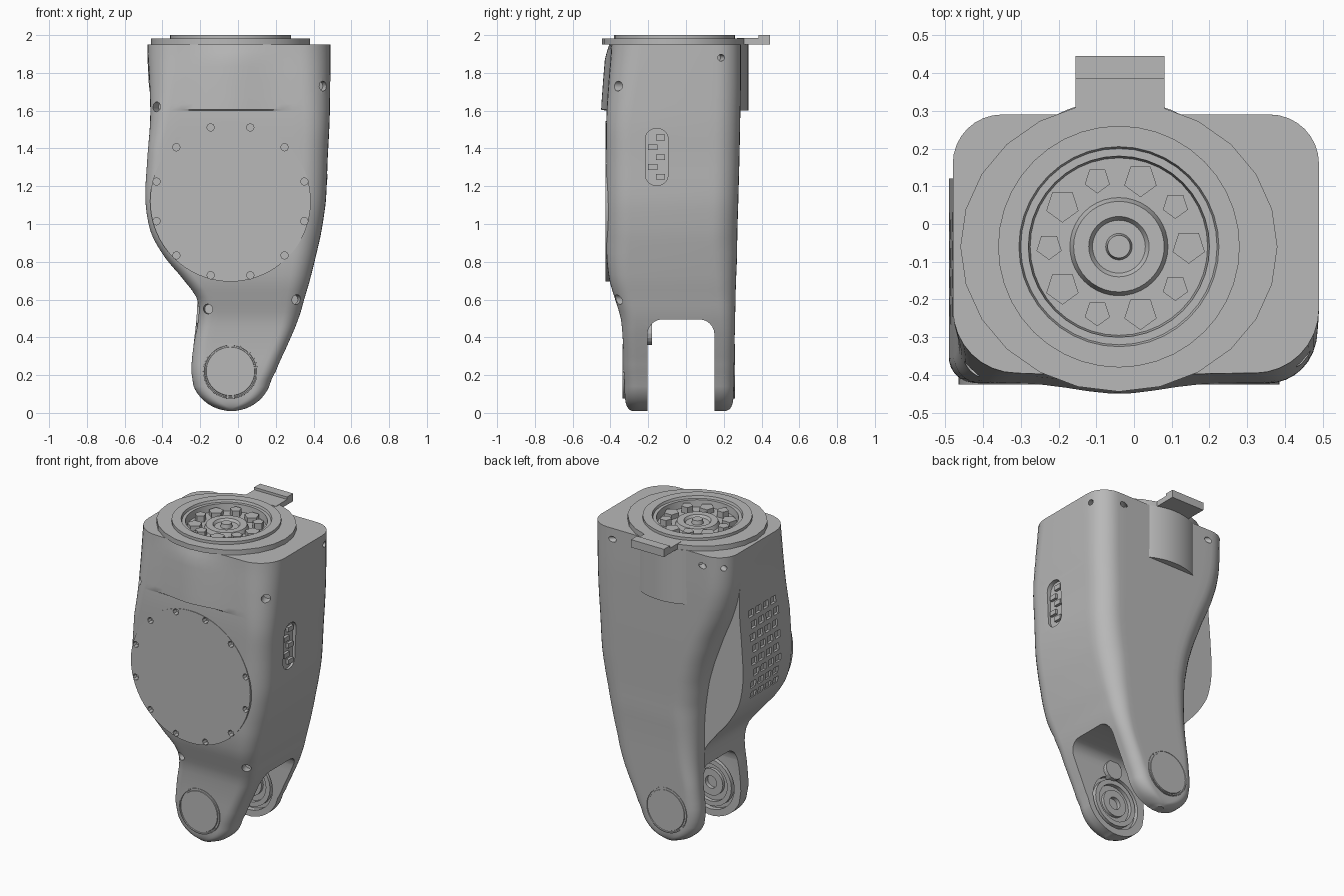
import bpy, bmesh, math
from mathutils import Vector, Matrix

cube = bpy.data.objects.get("Cube")
if cube:
    bpy.data.objects.remove(cube, do_unlink=True)

grey = bpy.data.materials.new("machined_grey")
grey.use_nodes = True
grey.diffuse_color = (0.48, 0.48, 0.48, 1)
grey.node_tree.nodes["Principled BSDF"].inputs["Base Color"].default_value = (0.48, 0.48, 0.48, 1)


def finish(name, bm):
    bmesh.ops.recalc_face_normals(bm, faces=bm.faces)
    mesh = bpy.data.meshes.new(name)
    bm.to_mesh(mesh)
    bm.free()
    mesh.materials.append(grey)
    obj = bpy.data.objects.new(name, mesh)
    bpy.context.collection.objects.link(obj)
    return obj


def activate(obj):
    bpy.ops.object.select_all(action='DESELECT')
    obj.select_set(True)
    bpy.context.view_layer.objects.active = obj


def smooth(obj, angle=32):
    activate(obj)
    bpy.ops.object.shade_smooth_by_angle(angle=math.radians(angle))


def cut(obj, cutter):
    mod = obj.modifiers.new("cut", 'BOOLEAN')
    mod.operation, mod.solver, mod.object = 'DIFFERENCE', 'EXACT', cutter
    activate(obj)
    bpy.ops.object.modifier_apply(modifier=mod.name)


def add_rod(bm, centre, axis, radius, length, sides=16):
    turn = Vector(axis).to_track_quat('Z', 'Y').to_matrix().to_4x4()
    bmesh.ops.create_cone(bm, cap_ends=True, segments=sides, radius1=radius, radius2=radius,
                          depth=length, matrix=Matrix.Translation(centre) @ turn)


def add_box(bm, centre, size):
    bmesh.ops.create_cube(bm, size=1, matrix=Matrix.Translation(centre) @ Matrix.Diagonal((*size, 1)))


def lathe(name, profile, matrix, sides=40):
    bm = bmesh.new()
    verts = [bm.verts.new((r, 0, h)) for r, h in profile]
    edges = [bm.edges.new(pair) for pair in zip(verts, verts[1:])]
    bmesh.ops.spin(bm, geom=verts + edges, axis=(0, 0, 1), cent=(0, 0, 0),
                   angle=math.tau, steps=sides, use_merge=True)
    bmesh.ops.remove_doubles(bm, verts=bm.verts, dist=0.0001)
    bm.transform(matrix)
    obj = finish(name, bm)
    smooth(obj)
    return obj


# Outline by height: z, right edge, front shell left edge, back shell left edge, front y, back y
outline = [
    (0.14, 0.165, -0.235, -0.235, -0.325, 0.253),
    (0.22, 0.2, -0.247, -0.247, -0.33, 0.255),
    (0.36, 0.262, -0.235, -0.235, -0.333, 0.257),
    (0.5, 0.32, -0.21, -0.22, -0.345, 0.26),
    (0.6, 0.35, -0.215, -0.215, -0.375, 0.262),
    (0.7, 0.38, -0.285, -0.215, -0.405, 0.265),
    (0.82, 0.41, -0.385, -0.22, -0.42, 0.27),
    (0.95, 0.44, -0.46, -0.235, -0.422, 0.272),
    (1.12, 0.465, -0.49, -0.27, -0.422, 0.277),
    (1.35, 0.475, -0.48, -0.35, -0.422, 0.283),
    (1.55, 0.485, -0.465, -0.43, -0.422, 0.287),
    (1.72, 0.488, -0.468, -0.47, -0.412, 0.29),
    (1.95, 0.49, -0.48, -0.48, -0.395, 0.29),
]
split_y, tip, foot, joint_z = 0.12, 0.14, 0.01, 0.22


def sample(z):
    # smooth interpolation through the outline rows
    i = max(k for k in range(len(outline) - 1) if outline[k][0] <= z)
    rows = [outline[min(max(i + k, 0), len(outline) - 1)] for k in (-1, 0, 1, 2)]
    t = (z - rows[1][0]) / (rows[2][0] - rows[1][0])
    return [0.5 * (2 * b + (c - a) * t + (2 * a - 5 * b + 4 * c - d) * t * t
                   + (3 * b - a - 3 * c + d) * t ** 3) for a, b, c, d in zip(*rows)]


def ramp(z, low, high):
    return min(max((z - low) / (high - low), 0), 1)


def round_drop(z):
    return 1 - ((joint_z - z) / (joint_z - foot)) ** 2


def shell(name, front):
    bm = bmesh.new()
    rings = []
    levels = [tip - (tip - foot) * math.cos(math.pi / 2 * k / 10) for k in range(10)]
    levels += [tip + (1.95 - tip) * k / 46 for k in range(47)] + [1.6, 1.605]
    for z in sorted(levels):
        _, right, left_f, left_b, front_y, back_y = sample(max(z, tip))
        left = left_f if front else left_b
        outer = front_y if front else back_y
        side = -1 if front else 1
        if z < tip:
            k = max(math.sqrt(round_drop(z) / round_drop(tip)), 0.12)
            mid = (left + right) / 2
            left, right = mid + (left - mid) * k, mid + (right - mid) * k
            outer -= side * 0.05 * (1 - k) ** 2
        r = 0.07 + 0.06 * ramp(z, 0.4, 0.9)
        rl = r
        if front:
            r += 0.04 * ramp(z, 1.5, 1.95)
            rl = 0.07 + 0.1 * ramp(z, 1.4, 1.95)
        limit = (right - left) * 0.45
        r, rl = min(r, limit), min(rl, limit)
        # soft swelling of the front wall around the socket
        swell = 0.03 * ramp(z, 1.6, 1.605) * (1 - 0.6 * ramp(z, 1.88, 1.95)) if front else 0
        arc = [math.pi / 2 * k / 8 for k in range(9)]
        pts = [(left, split_y)]
        pts += [(left + rl - rl * math.cos(a), outer - side * rl * (1 - math.sin(a))) for a in arc]
        for k in range(1, 12):
            x = left + rl + (right - r - left - rl) * k / 12
            pts.append((x, outer + side * swell * math.exp(-((x + 0.04) / 0.16) ** 2)))
        pts += [(right - r + r * math.cos(a), outer - side * r * (1 - math.sin(a))) for a in reversed(arc)]
        pts.append((right, split_y))
        rings.append([bm.verts.new((x, y, z)) for x, y in pts])
    for low, high in zip(rings, rings[1:]):
        for k in range(len(low)):
            n = (k + 1) % len(low)
            bm.faces.new((low[k], low[n], high[n], high[k]))
    bm.faces.new(rings[0])
    bm.faces.new(rings[-1])
    return finish(name, bm)


shells = [shell("front_shell", True), shell("back_shell", False)]


def soft_box(name, centre, size, radius):
    # box with its edges along x rounded
    bm = bmesh.new()
    add_box(bm, centre, size)
    bmesh.ops.bevel(bm, geom=[e for e in bm.edges if abs(e.verts[0].co.x - e.verts[1].co.x) > 0.01],
                    offset=radius, segments=6, profile=0.5, affect='EDGES')
    return finish(name, bm)


# Fork gap between the legs, and the side slot
fork = soft_box("fork_cutter", (0, -0.027, 0), (2, 0.355, 0.99), 0.08)
slot = soft_box("slot_cutter", (0.485, -0.155, 1.355), (0.06, 0.12, 0.3), 0.055)

# Socket, screw holes and bearing seats
bm = bmesh.new()
hub = Vector((-0.04, -0.06, 0))
plate = Vector((-0.04, -0.422, 1.12))
add_rod(bm, hub + Vector((0, 0, 1.95)), (0, 0, 1), 0.28, 0.2, 40)
for x, z in ((-0.42, 1.62), (0.45, 1.73), (-0.16, 0.55), (0.31, 0.6)):
    add_rod(bm, (x, -0.36, z), (-x, 1, 0), 0.026, 0.12)
for x, y in ((0.47, 0.18), (0.31, 0.28), (-0.31, 0.28), (-0.43, 0.24)):
    add_rod(bm, (x, y, 1.88), (x, y, 0), 0.018, 0.08)
for y in (-0.2, 0.15):
    add_rod(bm, (-0.03, y, joint_z), (0, 1, 0), 0.17, 0.07, 32)
holes = finish("hole_cutter", bm)

# Vent openings on the motor side
bm = bmesh.new()
for row in range(8):
    for col in range(4):
        z = 0.98 + row * 0.075
        add_box(bm, (sample(z)[2], -0.24 + col * 0.075 + 0.02 * (row % 2), z), (0.03, 0.05, 0.045))
vents = finish("vent_cutter", bm)

for body in shells:
    cut(body, fork)
    cut(body, holes)
cut(shells[0], slot)
cut(shells[0], vents)

# Round motor cover with a ring of screw holes
to_front = Matrix.Rotation(math.pi / 2, 4, 'X')
cover = lathe("motor_cover", [(0, -0.06), (0.425, -0.06), (0.425, 0.003), (0, 0.003)],
              Matrix.Translation(plate) @ to_front, 64)
bm = bmesh.new()
for k in range(12):
    a = math.radians(15 + 30 * k)
    add_rod(bm, plate + 0.405 * Vector((math.cos(a), 0, math.sin(a))), (0, 1, 0), 0.02, 0.06, 8)
screws = finish("screw_cutter", bm)
for part in (cover, shells[0]):
    cut(part, screws)
for part in (cover, *shells):
    smooth(part)
for helper in (fork, holes, slot, vents, screws):
    bpy.data.objects.remove(helper, do_unlink=True)

# Slot insert blocks
bm = bmesh.new()
for k in range(5):
    add_box(bm, (0.46, -0.155 + 0.02 * (-1) ** k, 1.25 + k * 0.052), (0.025, 0.05, 0.03))
finish("slot_contacts", bm)

# Joint caps outside the legs and bearings inside them
for name, y, seat, sign in (("front", -0.334, -0.225, -1), ("back", 0.257, 0.175, 1)):
    facing = Matrix.Rotation(-sign * math.pi / 2, 4, 'X')
    lathe(name + "_joint_cap", [(0, 0.002), (0.128, 0.002), (0.13, -0.004), (0.136, -0.004),
                                (0.138, 0.002), (0.144, 0.002), (0.145, -0.03)],
          Matrix.Translation((-0.04, y, joint_z)) @ facing)
    lathe(name + "_bearing", [(0.15, -0.02), (0.15, 0.02), (0.12, 0.02), (0.12, -0.004), (0.085, -0.004),
                              (0.085, 0.015), (0.04, 0.015), (0.04, -0.01), (0, -0.01)],
          Matrix.Translation((-0.03, seat, joint_z)) @ facing.inverted(), 24)
bm = bmesh.new()
add_rod(bm, (0, -0.2, 0.42), (0, 1, 0), 0.06, 0.04, 16)
finish("cable_hub", bm)

# Socket barrel that swells through the back wall
on_top = Matrix.Translation(hub)
lathe("socket_barrel", [(0.3, 1.6), (0.36, 1.6), (0.36, 1.95), (0.3, 1.95)],
      Matrix.Translation((-0.04, -0.03, 0)), 64)

# Flange with its raised-end tab
lathe("flange", [(0.3, 1.95), (0.4, 1.95), (0.4, 1.982), (0.3, 1.982)],
      on_top @ Matrix.Diagonal((1.05, 0.96, 1, 1)), 24)
bm = bmesh.new()
add_box(bm, (-0.037, 0.33, 1.968), (0.235, 0.12, 0.034))
add_box(bm, (-0.037, 0.415, 1.976), (0.235, 0.06, 0.05))
finish("flange_tab", bm)

# Stepped drive ring and hub inside the socket
lathe("drive_ring", [(0.32, 1.97), (0.32, 2), (0.265, 2), (0.26, 1.985), (0.24, 1.985), (0.235, 1.94),
                     (0.13, 1.94), (0.12, 1.965), (0.08, 1.965), (0.07, 1.95), (0.035, 1.95),
                     (0.03, 1.975), (0, 1.975)], on_top)
bm = bmesh.new()
for k in range(10):
    a = math.tau * k / 10
    add_rod(bm, hub + Vector((0.185 * math.cos(a), 0.185 * math.sin(a), 1.945)), (0, 0, 1),
            0.035 if k % 2 else 0.045, 0.05 + 0.02 * (k % 2), 5)
finish("drive_bolts", bm)
